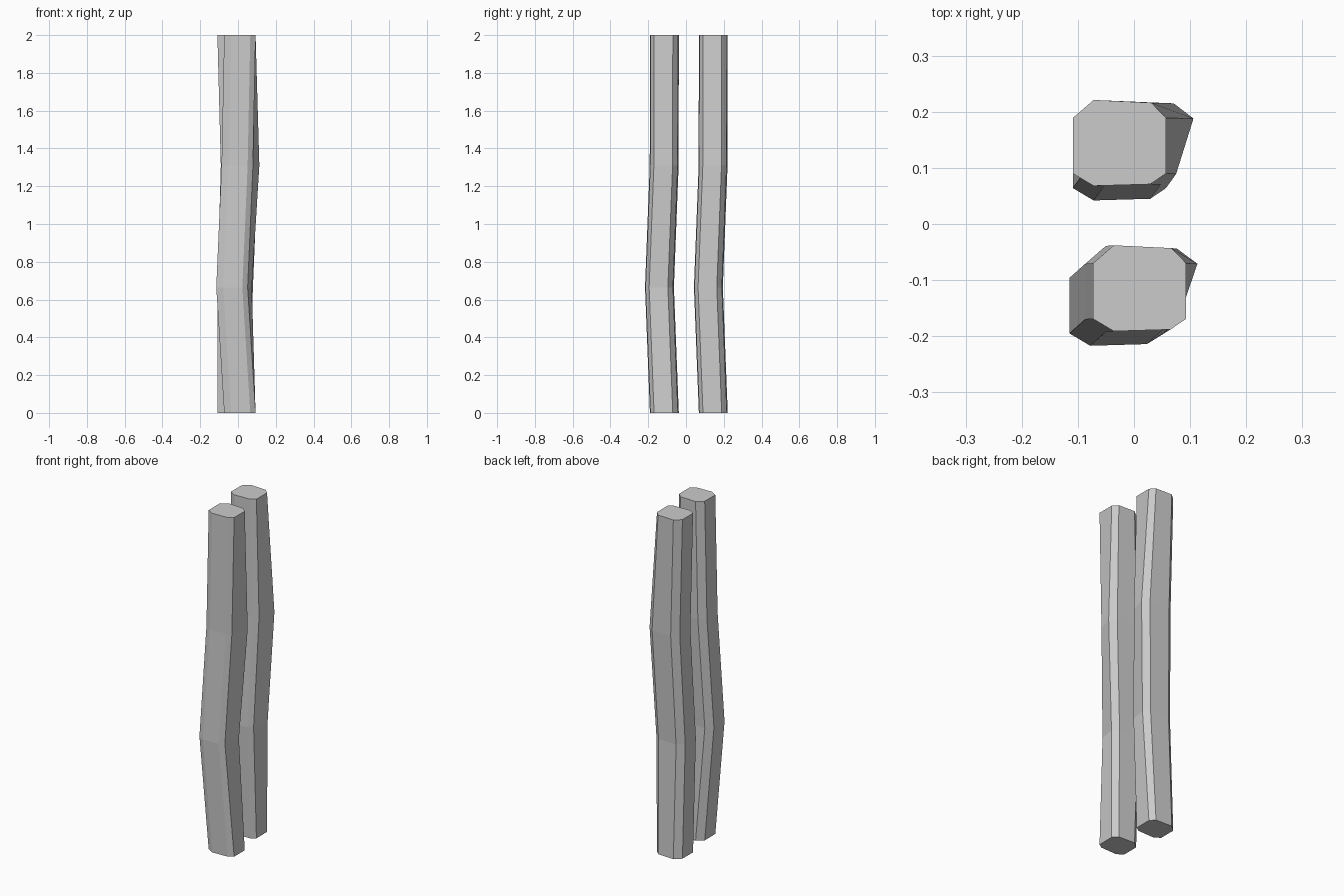
import bpy, bmesh

if "Cube" in bpy.data.objects:
    bpy.data.objects.remove(bpy.data.objects["Cube"])

# Chamfered cross-section shared by both posts, counter-clockwise from back right.
# Third value: how strongly the corner takes part in the knot bulge.
SECTION = [(0.093, -0.070, 1.0), (0.067, -0.043, 0.7), (-0.036, -0.038, 0.0),
           (-0.073, -0.070, 0.0), (-0.073, -0.169, 0.0), (-0.036, -0.191, 0.0),
           (0.065, -0.188, 0.0), (0.093, -0.169, 0.0)]


def make_post(name, offset, rings):
    """Loft the section through rings of (z, dx, dy, bulge)."""
    bm = bmesh.new()
    loops = []
    for z, dx, dy, bulge in rings:
        loops.append([bm.verts.new((x + offset[0] + dx + bulge * k,
                                    y + offset[1] + dy, z))
                      for x, y, k in SECTION])
    n = len(SECTION)
    for lo, hi in zip(loops, loops[1:]):
        for i in range(n):
            j = (i + 1) % n
            bm.faces.new((lo[i], lo[j], hi[j], hi[i]))
    bm.faces.new(loops[0][::-1])
    bm.faces.new(loops[-1])
    bmesh.ops.recalc_face_normals(bm, faces=bm.faces)
    mesh = bpy.data.meshes.new(name)
    bm.to_mesh(mesh)
    bm.free()
    obj = bpy.data.objects.new(name, mesh)
    bpy.context.collection.objects.link(obj)
    return obj


# Front post, bowed to the left below the middle
make_post("front_post", (0, 0),
          [(0, 0, 0, 0), (0.665, -0.042, -0.026, 0.022),
           (1.31, -0.014, -0.001, 0.034), (2, 0, 0, 0)])

# Back post, bowed to the right above the middle
make_post("back_post", (-0.036, 0.259),
          [(0, 0, 0, 0), (0.665, 0.0, -0.026, 0.022),
           (1.31, 0.018, -0.001, 0.031), (2, 0, 0, 0)])
